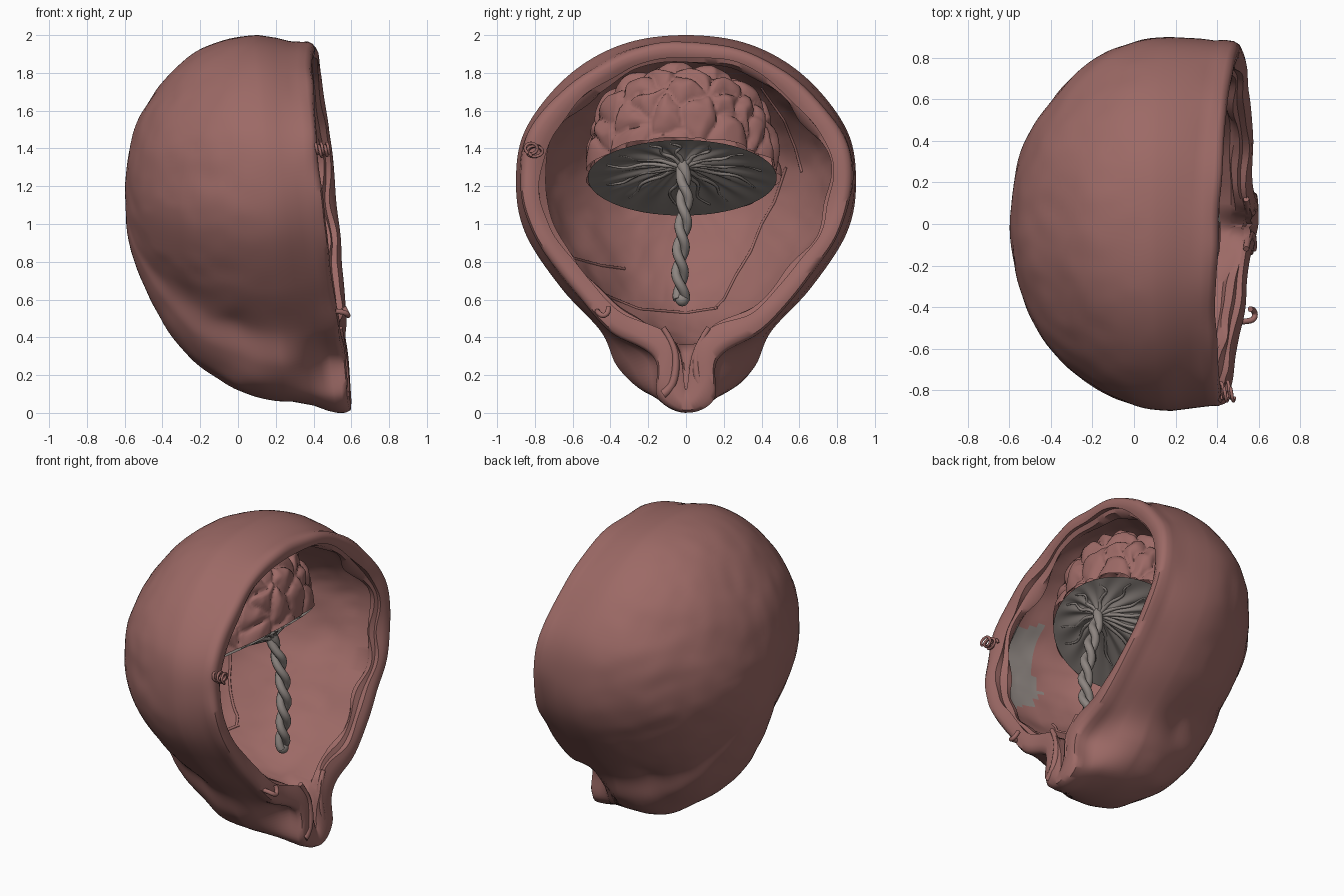
import bpy, bmesh, math, random
from mathutils import Vector, noise
from mathutils.bvhtree import BVHTree

if "Cube" in bpy.data.objects:
    bpy.data.objects.remove(bpy.data.objects["Cube"])

random.seed(4)
N = 200  # points around every shell ring


def material(name, rgb):
    m = bpy.data.materials.new(name)
    m.diffuse_color = (*rgb, 1)
    m.use_nodes = True
    m.node_tree.nodes["Principled BSDF"].inputs["Base Color"].default_value = m.diffuse_color
    return m


PINK = material("muscle pink", (0.335, 0.143, 0.132))
GREY = material("membrane grey", (0.265, 0.232, 0.215))


def make_object(name, bm, mats, angle=50):
    bmesh.ops.remove_doubles(bm, verts=bm.verts, dist=1e-5)
    bmesh.ops.recalc_face_normals(bm, faces=bm.faces)
    me = bpy.data.meshes.new(name)
    bm.to_mesh(me)
    bm.free()
    ob = bpy.data.objects.new(name, me)
    bpy.context.collection.objects.link(ob)
    for m in mats:
        me.materials.append(m)
    bpy.context.view_layer.objects.active = ob
    ob.select_set(True)
    bpy.ops.object.shade_smooth_by_angle(angle=math.radians(angle))
    ob.select_set(False)


def skin(rings):
    """Bridge equally long closed rings of points with quads."""
    bm = bmesh.new()
    vs = [[bm.verts.new(p) for p in r] for r in rings]
    n = len(rings[0])
    for a, b in zip(vs, vs[1:]):
        for i in range(n):
            j = (i + 1) % n
            bm.faces.new((a[i], a[j], b[j], b[i]))
    return bm


def tube(name, paths, radius, mat, taper=None):
    """Round tubes along smooth paths, as one object."""
    cu = bpy.data.curves.new(name, 'CURVE')
    cu.dimensions = '3D'
    cu.bevel_depth, cu.bevel_resolution, cu.use_fill_caps = radius, 3, True
    cu.resolution_u = 4
    for pts in paths:
        sp = cu.splines.new('NURBS')
        sp.points.add(len(pts) - 1)
        sp.use_endpoint_u, sp.order_u = True, 3
        for i, p in enumerate(pts):
            sp.points[i].co = (*p, 1)
            if taper:
                sp.points[i].radius = taper(i / (len(pts) - 1))
    cu.materials.append(mat)
    bpy.context.collection.objects.link(bpy.data.objects.new(name, cu))


def loop(half):
    """Closed Catmull-Rom loop in y,z from a mirrored half outline."""
    ctrl = [Vector(p) for p in half] + [Vector((-y, z)) for y, z in half[-2:0:-1]]
    k, out = len(ctrl), []
    for i in range(N):
        s = i / N * k
        j, t = int(s), s % 1
        a, b, c, d = (ctrl[(j + o) % k] for o in (-1, 0, 1, 2))
        out.append(0.5 * (2*b + (c-a)*t + (2*a-5*b+4*c-d)*t*t + (3*b-a-3*c+d)*t**3))
    return out


# Outlines of the half womb, from top middle to bottom middle
RIM = loop([(0, 1.96), (.32, 1.91), (.6, 1.75), (.82, 1.5), (.88, 1.25), (.82, .98),
            (.64, .7), (.4, .43), (.17, .29), (.15, .08), (0, 0)])
EGG = loop([(0, 2), (.34, 1.95), (.63, 1.78), (.85, 1.5), (.9, 1.22), (.85, .95),
            (.66, .66), (.45, .43), (.36, .24), (.2, .1), (0, .06)])
LIP = loop([(0, 1.87), (.3, 1.83), (.53, 1.68), (.72, 1.45), (.78, 1.22), (.72, .98),
            (.55, .74), (.33, .53), (.11, .44), (.035, .34), (0, .12)])
CAV = loop([(0, 1.88), (.32, 1.82), (.56, 1.67), (.76, 1.45), (.81, 1.22), (.75, .97),
            (.58, .74), (.4, .54), (.22, .43), (.1, .38), (0, .36)])
MID = Vector((0, 1.2))


def rim_x(p):
    return .595 - .103 * p.y + .045 * p.x


def ring(shape, dx, scale=1.0, wobble=0.0):
    out = []
    for p in shape:
        q = MID + (p - MID) * scale
        w = wobble * noise.noise(Vector((q.x * 4, q.y * 4, dx * 9)))
        q = q + (p - MID).normalized() * w
        out.append(Vector((rim_x(p) + dx + w, q.x, q.y)))
    return out


def mix(a, b, t):
    return [p.lerp(q, t) for p, q in zip(a, b)]


def dome(shape, base, slope, pole, start, steps):
    """Elliptic dome closing a ring towards its pole in -x."""
    out = []
    for k in range(steps + 1):
        a = start + (math.pi / 2 - start) * k / steps
        row = []
        for p in shape:
            x0 = base - slope * p.y
            row.append(Vector((x0 + (pole - x0) * math.sin(a), *(MID + (p - MID) * math.cos(a)))))
        out.append(row)
    return out


def bump(v, centre, size, height):
    return height * math.exp(-(v - Vector(centre)).length_squared / size ** 2)


# Outer wall: egg dome with soft unevenness and side lumps
outer = dome(EGG, .29, .09, -.6, 0, 36)
for k, r in enumerate(outer):
    for v in r:
        d = (v - Vector((.1, 0, 1.2))).normalized()
        m = Vector((v.x, abs(v.y), v.z))
        h = .016 * noise.noise(v * 2.6) + .005 * noise.noise(v * 9)
        h += bump(m, (.12, .3, .17), .11, .035) + bump(m, (-.02, .2, .17), .09, .02)
        h -= bump(m, (.0, .42, .42), .13, .03)
        v += d * min(h, .03 if v.z < .3 else .008) * min(1, k / 7)
outer.reverse()
# Neck side, cut rim, thin inner layers, then the cavity dome
rim = [ring(mix(EGG, RIM, .35), -.19), ring(mix(EGG, RIM, .8), -.12), ring(RIM, -.07, 1, .012),
       ring(RIM, -.025, 1, .012),
       ring(mix(RIM, LIP, .12), 0, 1, .012), ring(mix(RIM, LIP, .4), .008, 1, .012),
       ring(mix(RIM, LIP, .75), 0, 1, .02), ring(LIP, -.012, 1, .03), ring(LIP, -.04, 1.01, .03),
       ring(mix(LIP, CAV, .3), -.055, .965, .05), ring(mix(LIP, CAV, .4), -.085, .965, .05),
       ring(mix(LIP, CAV, .8), -.10, 1, .02)]
inner = dome(CAV, .38, 0, -.5, .06, 30)
for r in inner[1:-1]:
    for v in r:
        v += (v - Vector((.1, 0, 1.2))) * (.02 * noise.noise(v * 5) + .012 * abs(noise.noise(v * 9)))
bm = skin(outer + rim + inner)
inner_start = (len(outer) + len(rim) - 2) * N
for i, f in enumerate(bm.faces):  # bare grey patch on the inner left wall
    c = f.calc_center_median()
    n = noise.noise(c * 7) * .1
    if i > inner_start and c.y < -.5 and .13 < c.x + n < .39 and 1.0 < c.z + n < 1.55:
        f.material_index = 1
bm.normal_update()
wall = BVHTree.FromBMesh(bm)
make_object("womb_wall", bm, [PINK, GREY])


def wall_path(pts):
    """Lay a y,z path onto the cavity wall."""
    out = []
    for a, b in zip(pts, pts[1:]):
        for k in range(6):
            p = Vector(a).lerp(Vector(b), k / 6)
            hit = wall.ray_cast(Vector((.33, *p)), Vector((-1, 0, 0)))[0]
            if hit:
                out.append(hit)
    return out


# Membrane folds on the cavity wall
folds = [[(.53, 1.3), (.47, 1.12), (.4, 1.0), (.34, .85), (.26, .72), (.2, .6), (.14, .54)],
         [(-.66, .9), (-.6, .82), (-.45, .78), (-.3, .76)],
         [(-.56, .72), (-.42, .62), (-.25, .55), (0, .53), (.2, .56)],
         [(.4, 1.72), (.52, 1.55), (.58, 1.4), (.62, 1.25)]]
tube("membrane_folds", [wall_path(f) for f in folds], .008, PINK)

# Placenta: tilted disc below, lobed dome above
C, A, B, UP = (Vector(p) for p in ((.06, -.02, 1.255), (.35, 0, .2), (0, .5, 0), (-.06, 0, .5)))


def disc(p, q, lift=0.0):
    return C + A * p + B * q + Vector((.5, 0, -.85)) * lift


COUNT = 64
seeds = []
for i in range(COUNT):
    z = (i + .5) / COUNT
    a = i * 2.39996 + random.uniform(-.3, .3)
    s = math.sqrt(1 - z * z)
    seeds.append(Vector((s * math.cos(a), s * math.sin(a), (z + random.uniform(-.06, .06)) * .8)))
rings = []
for k in range(61):
    b = math.pi / 2 * k / 60
    row = []
    for i in range(240):
        t = i / 240 * math.tau
        u = Vector((math.cos(b) * math.cos(t), math.cos(b) * math.sin(t), math.sin(b)))
        w = Vector((u.x, u.y, u.z * .8)) + noise.noise_vector(u * 5) * .06
        d = sorted((w - s).length for s in seeds)[:2]
        full = 1 + .10 * math.sin(2 * b) ** 2  # squarer shoulders
        h = full * (.95 + .10 * min(1, (d[1] - d[0]) / .2) ** .5)
        row.append(C + (A * u.x + B * u.y + UP * u.z) * h)
    rings.append(row)
make_object("placenta_lobes", skin(rings), [PINK], 80)

# Grey membrane face, folded in rays around the cord root
ROOT = .5
rings = []
for k in range(25):
    r = k / 24
    row = []
    for i in range(192):
        t = i / 192 * math.tau
        ray = math.sin(17 * t + 2 * math.sin(3 * t)) * .007 * math.sin(math.pi * r)
        row.append(disc(ROOT * (1 - r) + r * math.cos(t), r * math.sin(t),
                        .012 + ray + .05 * (1 - r) ** 3))
    rings.append(row)
make_object("placenta_membrane", skin(rings), [GREY])

# Vessels spreading from the cord root
veins = []
for i in range(13):
    t = math.tau * (i + random.uniform(-.2, .2)) / 13
    pts = []
    for k in range(7):
        r = .04 + .8 * k / 6
        w = t + .1 * math.sin(k * 1.7 + i)
        pts.append(disc(ROOT * (1 - r) + r * math.cos(w), r * math.sin(w),
                        .012 + .05 * (1 - r) ** 3))
    veins.append(pts)
tube("placenta_vessels", veins, .013, GREY, lambda s: 1 - .6 * s)

# Twisted cord: two strands wound round a hanging path
top, end = disc(ROOT, 0, .04), Vector((.34, -.02, .6))
strands = []
for side in (0, math.pi):
    pts = []
    for k in range(61):
        s = k / 60
        c = top.lerp(end, s) + Vector((.05 * math.sin(math.pi * s), .012 * math.sin(6 * s), 0))
        a = side + s * math.tau * 2.8
        pts.append(c + Vector((math.cos(a), math.sin(a), 0)) * .022 * min(1, .3 + s * 4))
    strands.append(pts)
tube("cord", strands, .025, GREY, lambda s: 1.0 + .3 * max(0, 1 - s * 8))
bm = bmesh.new()
bmesh.ops.create_uvsphere(bm, u_segments=20, v_segments=12, radius=.036)
bmesh.ops.translate(bm, verts=bm.verts, vec=end)
make_object("cord_end", bm, [GREY])

# Small cut vessels curling out of the rim
coil = [Vector((.40 + .004 * k, -.82 + .035 * math.cos(k * .8), 1.4 + .03 * math.sin(k * .8)))
        for k in range(22)]
coil2 = [p + Vector((.02, .02 + .01 * math.sin(i), -.015)) for i, p in enumerate(coil[:14])]
tube("rim_coil", [coil, coil2], .008, PINK)
hook = [(.50, -.47, .54), (.57, -.47, .535), (.585, -.44, .51), (.575, -.41, .53), (.56, -.41, .56)]
tube("rim_hook", [hook], .014, PINK)

# Folded lips beside the neck channel
lips = [[(.54, s * .12, .45), (.55, s * .06, .36), (.565, s * .05, .24), (.57, s * .075, .13),
         (.565, s * .12, .1)] for s in (1, -1)]
tube("neck_lips", lips, .024, PINK, lambda s: .6 + .5 * s)
